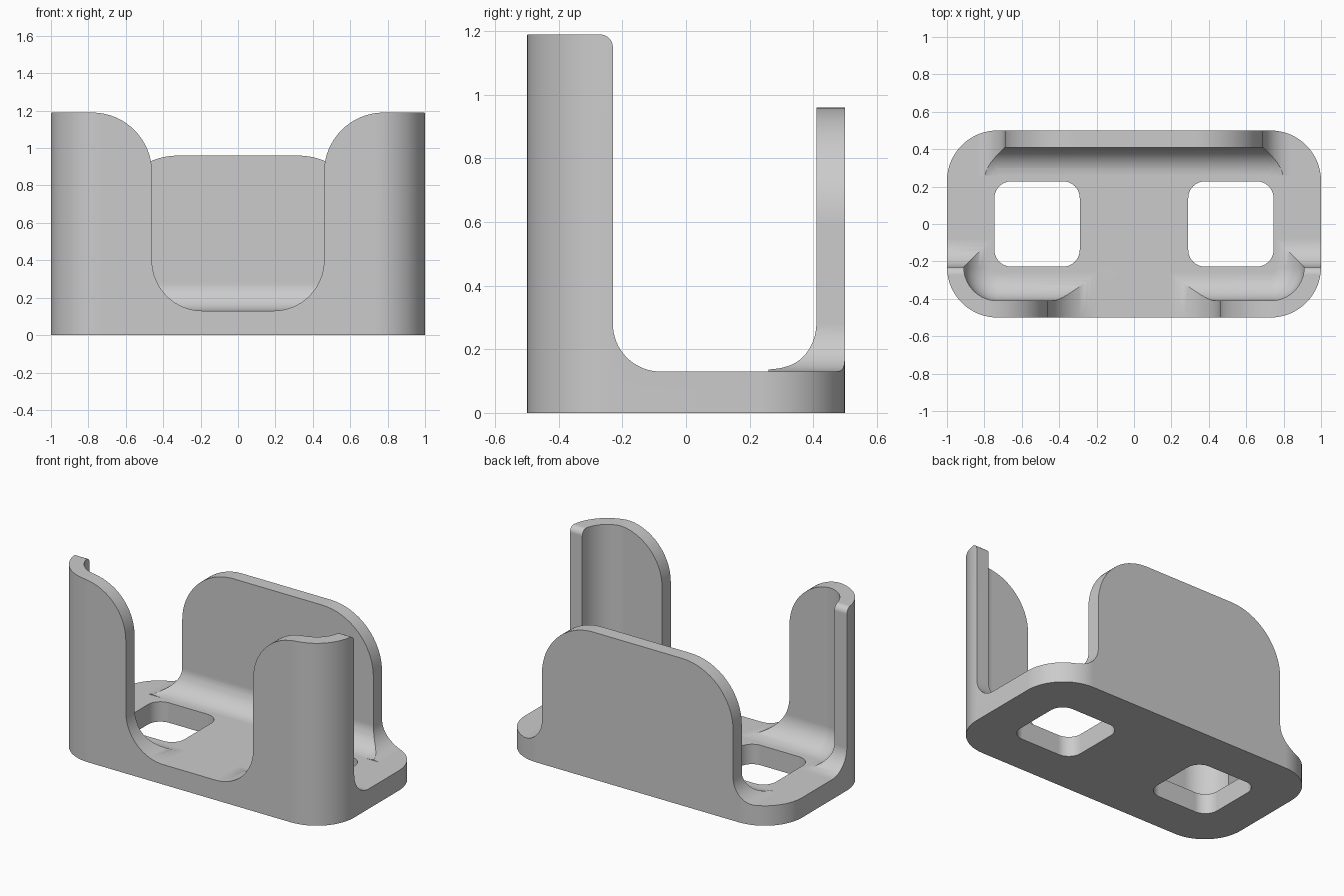
import bpy, bmesh, math
from mathutils import Vector

cube = bpy.data.objects.get("Cube")
if cube:
    bpy.data.objects.remove(cube, do_unlink=True)

WALL, FLOOR, TOP, OVER, FILLET = 0.09, 0.13, 1.19, 1.4, 0.15
AXES = {"XY": lambda u, v, w: (u, v, w),
        "XZ": lambda u, v, w: (u, w, v),
        "YZ": lambda u, v, w: (w, u, v)}


def arc(cu, cv, r, start, end, n=16):
    angles = [math.radians(start + (end - start) * i / n) for i in range(n + 1)]
    return [(cu + r * math.cos(a), cv + r * math.sin(a)) for a in angles]


def mirrored(half):
    return half + [(-u, v) for u, v in reversed(half)]


def rounded_rect(hx, hy, r, cx=0):
    corners = ((1, 1, 0), (-1, 1, 90), (-1, -1, 180), (1, -1, 270))
    return [p for sx, sy, a in corners
            for p in arc(cx + sx * (hx - r), sy * (hy - r), r, a, a + 90)]


def loft(name, sections, plane="XY"):
    """Closed solid through (outline, depth) sections."""
    bm = bmesh.new()
    rings = [[bm.verts.new(Vector(AXES[plane](u, v, w))) for u, v in outline]
             for outline, w in sections]
    for a, b in zip(rings, rings[1:]):
        for i in range(len(a)):
            j = (i + 1) % len(a)
            bm.faces.new((a[i], a[j], b[j], b[i]))
    bm.faces.new(rings[0])
    bm.faces.new(rings[-1])
    bmesh.ops.recalc_face_normals(bm, faces=bm.faces)
    mesh = bpy.data.meshes.new(name)
    bm.to_mesh(mesh)
    bm.free()
    obj = bpy.data.objects.new(name, mesh)
    bpy.context.collection.objects.link(obj)
    return obj


def prism(name, outline, low, high, plane="XY"):
    return loft(name, [(outline, low), (outline, high)], plane)


# Outer body
holder = prism("holder", rounded_rect(1, 0.5, 0.27), 0, TOP)

# Inner cavity with a filleted floor
levels = []
for i in range(13):
    t = math.pi / 2 * (1 - i / 12)
    inset = FILLET * (1 - math.cos(t))
    levels.append((rounded_rect(1 - WALL - inset, 0.5 - WALL - inset, 0.18 - inset),
                   FLOOR + FILLET * (1 - math.sin(t))))
levels.append((rounded_rect(1 - WALL, 0.5 - WALL, 0.18), OVER))
cutters = [loft("cavity_cutter", levels)]

# Front opening that flares at the top
front = arc(0.19, FLOOR + 0.27, 0.27, -90, 0) + arc(0.78, TOP - 0.32, 0.32, 180, 90)
cutters.append(prism("front_cutter", mirrored(front + [(0.78, OVER)]), -0.6, 0, "XZ"))

# Side openings behind the front posts
side = arc(-0.08, FLOOR + FILLET, FILLET, 270, 180) + arc(-0.27, TOP - 0.04, 0.04, 0, 90, 8)
side += [(-0.27, OVER), (0.26, OVER), (0.26, FLOOR)]
cutters.append(prism("side_cutter", side, -1.1, 1.1, "YZ"))

# Back panel outline: everything around it is removed
back = [(1.1, OVER), (1.1, FLOOR)]
back += arc(0.84, FLOOR + FILLET, FILLET, 270, 180) + arc(0.32, 0.59, 0.37, 0, 90)
cutters.append(prism("back_cutter", mirrored(back), 0.1, 0.6, "XZ"))

# Two rounded holes in the floor
for s in (-1, 1):
    cutters.append(prism("hole_cutter", rounded_rect(0.228, 0.228, 0.09, s * 0.518), -0.1, 0.5))

for cutter in cutters:
    cutter.hide_render = True
    mod = holder.modifiers.new(cutter.name, "BOOLEAN")
    mod.operation, mod.solver, mod.object = "DIFFERENCE", "EXACT", cutter

# Bake the cuts and drop the cutters
bpy.context.view_layer.update()
graph = bpy.context.evaluated_depsgraph_get()
baked = bpy.data.meshes.new_from_object(holder.evaluated_get(graph))
holder.modifiers.clear()
holder.data = baked
for cutter in cutters:
    bpy.data.objects.remove(cutter, do_unlink=True)

bm = bmesh.new()
bm.from_mesh(baked)
bmesh.ops.remove_doubles(bm, verts=bm.verts, dist=0.0002)
bmesh.ops.dissolve_limit(bm, angle_limit=0.01, verts=bm.verts, edges=bm.edges)
bm.to_mesh(baked)
bm.free()

# Single grey plastic
grey = bpy.data.materials.new("grey_plastic")
grey.use_nodes = True
colour = (0.6, 0.6, 0.6, 1)
grey.diffuse_color = colour
grey.node_tree.nodes["Principled BSDF"].inputs["Base Color"].default_value = colour
baked.materials.clear()
baked.materials.append(grey)

# Smooth curves, crisp edges, flat large faces
bpy.ops.object.select_all(action="DESELECT")
holder.select_set(True)
bpy.context.view_layer.objects.active = holder
bpy.ops.object.shade_smooth_by_angle(angle=math.radians(30))
weighted = holder.modifiers.new("weighted_normals", "WEIGHTED_NORMAL")
weighted.keep_sharp = True
